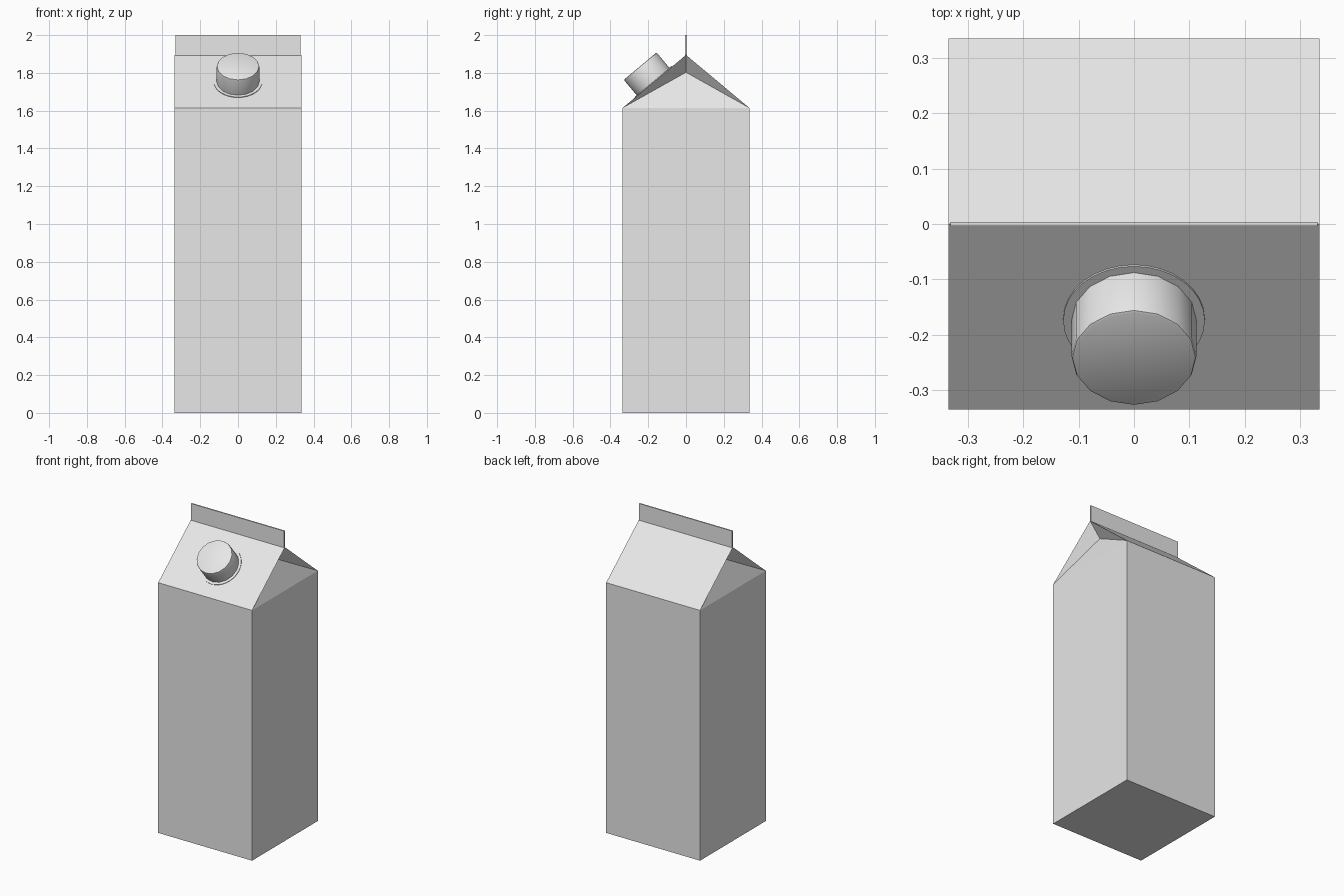
import bpy, bmesh, math
from mathutils import Matrix, Vector

cube = bpy.data.objects.get("Cube")
if cube:
    bpy.data.objects.remove(cube, do_unlink=True)

white = bpy.data.materials.new("plain_white")
white.use_nodes = True
white.diffuse_color = (0.8, 0.8, 0.8, 1)
white.node_tree.nodes["Principled BSDF"].inputs["Base Color"].default_value = (0.8, 0.8, 0.8, 1)

HALF, SHOULDER, RIDGE, TOP = 0.335, 1.615, 1.895, 2.0
FOLD_IN, FOLD_Z = 0.075, 1.803
SLOPE = math.atan2(RIDGE - SHOULDER, HALF)


def finish(bm, name, smooth=False):
    bmesh.ops.recalc_face_normals(bm, faces=bm.faces)
    mesh = bpy.data.meshes.new(name)
    bm.to_mesh(mesh)
    bm.free()
    mesh.materials.append(white)
    obj = bpy.data.objects.new(name, mesh)
    bpy.context.collection.objects.link(obj)
    if smooth:
        bpy.ops.object.select_all(action='DESELECT')
        obj.select_set(True)
        bpy.context.view_layer.objects.active = obj
        bpy.ops.object.shade_smooth_by_angle(angle=math.radians(35))
    return obj


# Carton: square body, two roof panels, and end panels folded inward
bm = bmesh.new()
corners = [(-HALF, -HALF), (HALF, -HALF), (HALF, HALF), (-HALF, HALF)]
low = [bm.verts.new((x, y, 0)) for x, y in corners]
high = [bm.verts.new((x, y, SHOULDER)) for x, y in corners]
ridge = {s: bm.verts.new((s * HALF, 0, RIDGE)) for s in (-1, 1)}
fold = {s: bm.verts.new((s * (HALF - FOLD_IN), 0, FOLD_Z)) for s in (-1, 1)}
bm.faces.new(low)
for i in range(4):
    j = (i + 1) % 4
    bm.faces.new((low[i], low[j], high[j], high[i]))
bm.faces.new((high[0], high[1], ridge[1], ridge[-1]))
bm.faces.new((high[2], high[3], ridge[-1], ridge[1]))
for s, front, back in ((-1, high[0], high[3]), (1, high[1], high[2])):
    bm.faces.new((front, back, fold[s]))
    bm.faces.new((front, fold[s], ridge[s]))
    bm.faces.new((back, ridge[s], fold[s]))
finish(bm, "carton")

# Sealed fin standing on the ridge
bm = bmesh.new()
bottom = RIDGE - 0.003
bmesh.ops.create_cube(bm, size=1, matrix=Matrix.Translation((0, 0, (bottom + TOP) / 2))
                      @ Matrix.Diagonal((2 * HALF - 0.006, 0.008, TOP - bottom, 1)))
finish(bm, "top_fin")

# Spout parts stand square to the front roof panel
seat = Matrix.Translation((0, -0.172, RIDGE - 0.172 * math.tan(SLOPE))) @ Matrix.Rotation(SLOPE, 4, 'X')


def disc(name, radius, depth, sides, bevel):
    bm = bmesh.new()
    bmesh.ops.create_cone(bm, cap_ends=True, segments=sides, radius1=radius, radius2=radius,
                          depth=depth, matrix=Matrix.Translation((0, 0, depth / 2)))
    if bevel:
        rim = [e for e in bm.edges if all(v.co.z > depth * 0.9 for v in e.verts)]
        bmesh.ops.bevel(bm, geom=rim, offset=bevel, segments=2, profile=0.5, affect='EDGES')
    bm.transform(seat)
    finish(bm, name, smooth=True)


disc("spout_flange", 0.128, 0.004, 32, 0)
disc("screw_cap", 0.113, 0.11, 16, 0.006)
